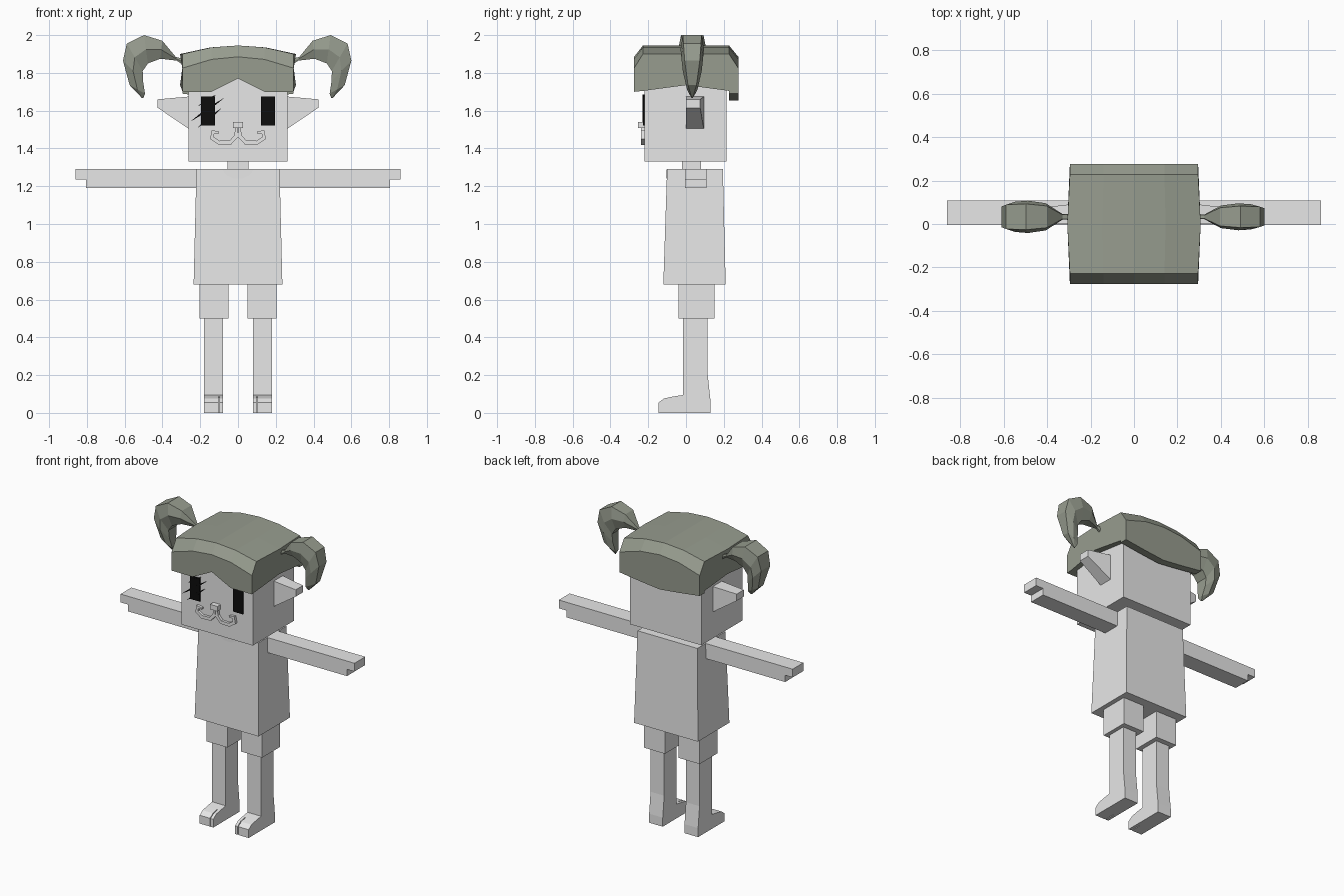
import bpy
import bmesh
from mathutils import Vector

cube = bpy.data.objects.get("Cube")
if cube:
    bpy.data.objects.remove(cube, do_unlink=True)


def material(name, color):
    mat = bpy.data.materials.new(name)
    mat.use_nodes = True
    mat.diffuse_color = color
    mat.node_tree.nodes["Principled BSDF"].inputs["Base Color"].default_value = color
    return mat


PALE = material("pale grey", (0.8, 0.8, 0.8, 1))
HAIR = material("olive grey", (0.31, 0.335, 0.275, 1))
BLACK = material("black", (0.004, 0.004, 0.004, 1))


def loft(name, rings, mat):
    """Skin a list of equal-length point rings and cap both ends."""
    bm = bmesh.new()
    loops = [[bm.verts.new(p) for p in ring] for ring in rings]
    n = len(loops[0])
    for a, b in zip(loops, loops[1:]):
        for i in range(n):
            j = (i + 1) % n
            bm.faces.new((a[i], a[j], b[j], b[i]))
    bm.faces.new(loops[0])
    bm.faces.new(loops[-1])
    bmesh.ops.recalc_face_normals(bm, faces=bm.faces)
    mesh = bpy.data.meshes.new(name)
    bm.to_mesh(mesh)
    bm.free()
    mesh.materials.append(mat)
    obj = bpy.data.objects.new(name, mesh)
    bpy.context.collection.objects.link(obj)
    return obj


def rect(x, y, z):
    return [(x[0], y[0], z), (x[1], y[0], z), (x[1], y[1], z), (x[0], y[1], z)]


def box(name, x, y, z, mat=PALE):
    return loft(name, [rect(x, y, z[0]), rect(x, y, z[1])], mat)


def extrude_x(name, profile, x0, x1, mat=PALE):
    return loft(name, [[(x, y, z) for y, z in profile] for x in (x0, x1)], mat)


def extrude_y(name, profile, y0, y1, mat=PALE):
    return loft(name, [[(x, y, z) for x, z in profile] for y in (y0, y1)], mat)


# Head, neck, tunic and nose
box("head", (-0.263, 0.263), (-0.22, 0.215), (1.33, 1.8))
box("neck", (-0.055, 0.055), (-0.02, 0.08), (1.27, 1.35))
loft("tunic", [rect((-0.235, 0.235), (-0.12, 0.21), 0.68),
               rect((-0.22, 0.22), (-0.1, 0.195), 1.29)], PALE)
box("nose", (-0.027, 0.027), (-0.255, -0.21), (1.507, 1.54))

# Arms, legs, feet and ears on both sides
ARM = [(0.2, 1.19), (0.805, 1.19), (0.805, 1.235), (0.86, 1.235), (0.86, 1.29), (0.2, 1.29)]
LEG = [(0.115, 0.55), (-0.015, 0.55), (-0.015, 0.095), (-0.07, 0.086),
       (-0.07, 0), (0.13, 0), (0.13, 0.06), (0.115, 0.2)]
TOE = [(-0.07, 0), (-0.145, 0), (-0.145, 0.055), (-0.115, 0.077), (-0.07, 0.086)]
for side, s in (("left", 1), ("right", -1)):
    extrude_y(side + "_arm", [(s * x, z) for x, z in ARM], -0.005, 0.108)
    box(side + "_short_leg", (s * 0.05, s * 0.205), (-0.04, 0.15), (0.5, 0.7))
    extrude_x(side + "_leg", LEG, s * 0.08, s * 0.18)
    extrude_x(side + "_big_toe", TOE, s * 0.08, s * 0.099)
    extrude_x(side + "_toes", TOE, s * 0.104, s * 0.18)
    ear = [[(s * x, 0, low), (s * x, y, low), (s * x, y, top), (s * x, 0, top)]
           for x, y, low, top in ((0.255, 0.095, 1.5, 1.675), (0.425, 0.075, 1.615, 1.66))]
    loft(side + "_ear", ear, PALE)
    # Eye plate
    box(side + "_eye", (s * 0.122, s * 0.195), (-0.228, -0.219), (1.522, 1.675), BLACK)

# Slanted lashes across the right eye
for i, (x0, z0, x1, z1) in enumerate(((-0.21, 1.625, -0.115, 1.685),
                                      (-0.255, 1.54, -0.07, 1.67),
                                      (-0.22, 1.505, -0.085, 1.615))):
    a, b = Vector((x0, z0)), Vector((x1, z1))
    across = (b - a).orthogonal().normalized() * 0.008
    mid = (a + b) / 2
    extrude_y("lash_%d" % (i + 1), [a, mid + across, b, mid - across], -0.23, -0.221, BLACK)

# Curled moustache, one swept strip per side
CURL = [(0.008, 1.51), (0.01, 1.465), (0.04, 1.432), (0.1, 1.43),
        (0.138, 1.455), (0.132, 1.488), (0.1, 1.485)]
for side, s in (("left", 1), ("right", -1)):
    pts = [Vector((s * x, z)) for x, z in CURL]
    rings = []
    for i, p in enumerate(pts):
        along = pts[min(i + 1, len(pts) - 1)] - pts[max(i - 1, 0)]
        n = along.orthogonal().normalized() * (0.005 if i in (0, len(pts) - 1) else 0.011)
        rings.append([(q.x, y, q.y) for q, y in
                      ((p + n, -0.215), (p + n, -0.238), (p - n, -0.238), (p - n, -0.215))])
    loft(side + "_moustache", rings, PALE)

# Neckline scoop, a thin plate on the tunic front
SCOOP = [(-0.085, 1.289), (-0.06, 1.258), (-0.025, 1.242),
         (0.025, 1.242), (0.06, 1.258), (0.085, 1.289)]
extrude_y("neckline", SCOOP, -0.104, -0.098)

# Hair cap: arched across, with a peaked fringe and a dipping back edge
rings = []
for x, fringe, nape in ((-0.295, 1.7, 1.69), (-0.14, 1.7, 1.67), (0, 1.77, 1.655),
                        (0.14, 1.7, 1.67), (0.295, 1.7, 1.69)):
    bend = (x / 0.295) ** 2
    rim, crown = 1.885 - 0.06 * bend, 1.945 - 0.045 * bend
    profile = [(-0.275, fringe), (-0.275, rim), (-0.228, crown), (0, crown), (0.228, crown),
               (0.277, rim), (0.277, nape), (0.227, nape), (0.227, 1.705), (0, 1.735),
               (-0.225, fringe + 0.005)]
    rings.append([(x * (1.04 if y == 0 else 1), y, z) for y, z in profile])
loft("hair_cap", rings, HAIR)

# Pigtails: outer point, inner point and half width of each section
TAIL = [(0.29, 1.875, 0.29, 1.845, 0.012),
        (0.325, 1.885, 0.32, 1.865, 0.01),
        (0.395, 1.97, 0.405, 1.875, 0.052),
        (0.49, 2.0, 0.47, 1.85, 0.062),
        (0.58, 1.955, 0.497, 1.81, 0.058),
        (0.6, 1.865, 0.495, 1.755, 0.05),
        (0.565, 1.735, 0.485, 1.69, 0.028),
        (0.502, 1.668, 0.494, 1.666, 0.003)]
for side, s, wide in (("left", 1, 1), ("right", -1.015, 1.2)):
    rings = []
    for ox, oz, ix, iz, w in TAIL:
        w *= wide
        mx, mz = (ox + ix) / 2, (oz + iz) / 2
        section = [(ox, -0.8 * w, oz), (ox, 0.8 * w, oz), (mx, w, mz),
                   (ix, 0.6 * w, iz), (ix, -0.6 * w, iz), (mx, -w, mz)]
        rings.append([(s * x, 0.033 + y, z) for x, y, z in section])
    loft(side + "_pigtail", rings, HAIR)
